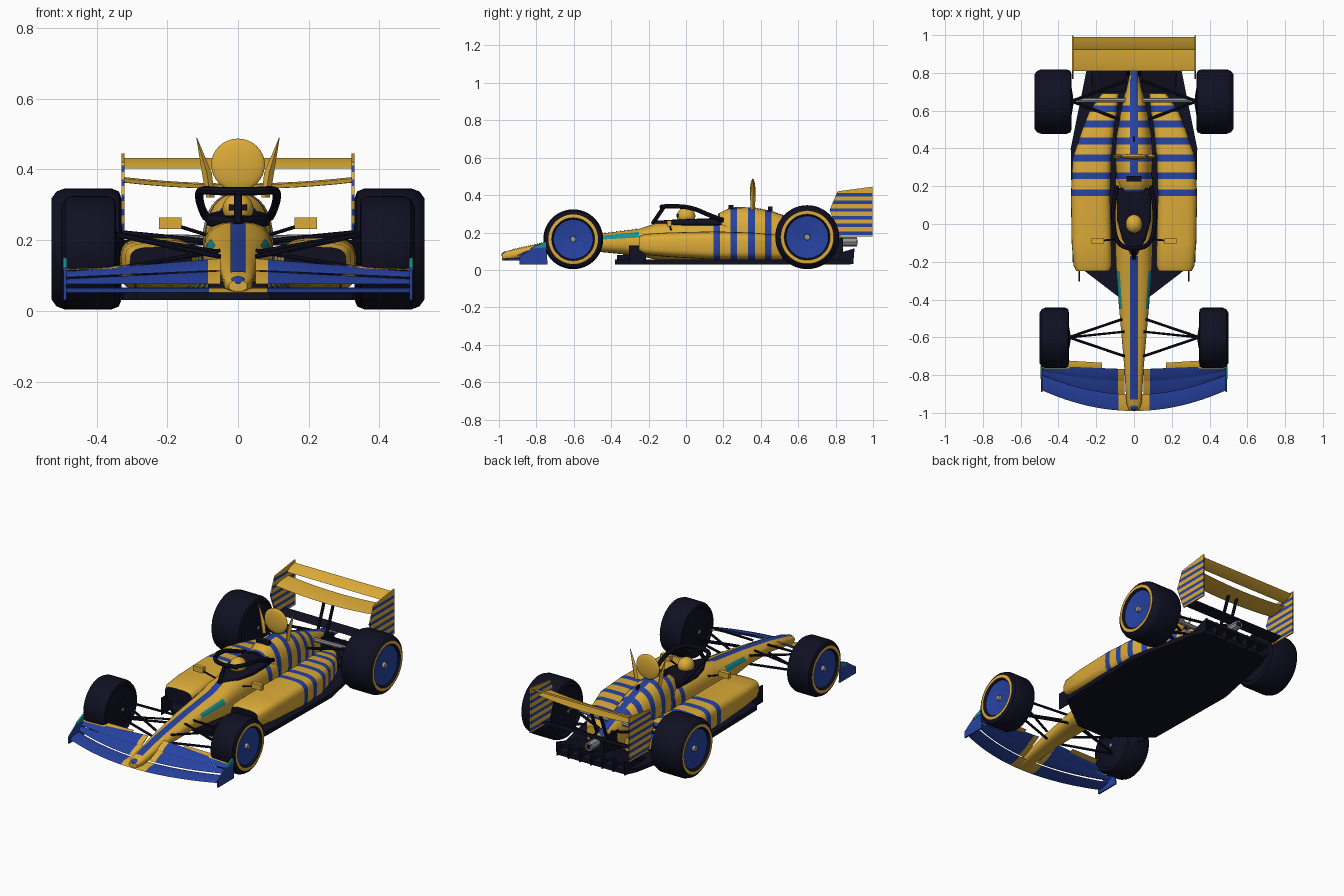
import bpy, bmesh, math
from mathutils import Vector

if "Cube" in bpy.data.objects:
    bpy.data.objects.remove(bpy.data.objects["Cube"])

# Flat colours
MATS = []
for mat_name, rgb in [("yellow", (0.72, 0.41, 0.04)), ("blue", (0.02, 0.055, 0.36)),
                      ("tyre_black", (0.005, 0.005, 0.016)), ("grey", (0.3, 0.3, 0.32)),
                      ("teal", (0.01, 0.28, 0.28))]:
    m = bpy.data.materials.new(mat_name)
    m.use_nodes = True
    m.diffuse_color = (*rgb, 1)
    m.node_tree.nodes["Principled BSDF"].inputs["Base Color"].default_value = (*rgb, 1)
    MATS.append(m)
YELLOW, BLUE, BLACK, GREY, TEAL = range(5)
BANDS = [0.165, 0.255, 0.35, 0.44, 0.53, 0.61]
HALF = 0.018


def finish(name, bm, rule, fix=True):
    """Turn a bmesh into an object, colouring faces by a rule or one index."""
    if fix:
        bmesh.ops.recalc_face_normals(bm, faces=bm.faces)
    if rule is not None:
        for f in bm.faces:
            f.material_index = rule(f.calc_center_median()) if callable(rule) else rule
    me = bpy.data.meshes.new(name)
    bm.to_mesh(me)
    bm.free()
    for m in MATS:
        me.materials.append(m)
    ob = bpy.data.objects.new(name, me)
    bpy.context.collection.objects.link(ob)
    return ob


def rings(name, rows, rule, closed=True, caps=True, fix=True):
    """Skin a list of point rows."""
    bm = bmesh.new()
    vs = [[bm.verts.new(p) for p in r] for r in rows]
    n = len(rows[0])
    for a, b in zip(vs, vs[1:]):
        for i in range(n if closed else n - 1):
            bm.faces.new((a[i], a[(i + 1) % n], b[(i + 1) % n], b[i]))
    if caps:
        bm.faces.new(vs[0])
        bm.faces.new(vs[-1])
    return finish(name, bm, rule, fix)


def lerp_row(table, y):
    for a, b in zip(table, table[1:]):
        if y <= b[0]:
            k = max(0, (y - a[0]) / (b[0] - a[0]))
            return [p + (q - p) * k for p, q in zip(a, b)][1:]
    return table[-1][1:]


def surf(table, y, ang, e, off=0.0):
    """Point on a rounded section; table rows are y, x min, x max, z min, z max."""
    x0, x1, z0, z1 = lerp_row(table, y)
    c, s = math.cos(ang), math.sin(ang)
    px = math.copysign(abs(c) ** (2 / e), c) * ((x1 - x0) / 2 + off)
    pz = math.copysign(abs(s) ** (2 / e), s) * ((z1 - z0) / 2 + off)
    return ((x0 + x1) / 2 + px, y, (z0 + z1) / 2 + pz)


def loft(name, table, e, rule, n=32):
    ys = {r[0] for r in table} | {b + d for b in BANDS for d in (-HALF, HALF)}
    ys = sorted(y for y in ys if table[0][0] <= y <= table[-1][0])
    return rings(name, [[surf(table, y, math.tau * i / n, e) for i in range(n)] for y in ys], rule)


def patch(name, table, e, y0, y1, span, mat):
    """Thin painted strip lying on a lofted body."""
    ys = sorted({y0, y1} | {r[0] for r in table if y0 < r[0] < y1})
    rows = []
    for y in ys:
        a0, a1 = span(y)
        rows.append([surf(table, y, a0 + (a1 - a0) * i / 6, e, 0.0025) for i in range(7)])
    return rings(name, rows, mat, closed=False, caps=False)


def prism(name, pts, lo, hi, axis, mat):
    """Extrude an outline along x (points y, z) or z (points x, y)."""
    def put(p, d):
        return (d, *p) if axis == "x" else (*p, d)
    return rings(name, [[put(p, d) for p in pts] for d in (lo, hi)], mat)


def box(name, centre, size, mat):
    (x, y, z), (a, b, c) = centre, [s / 2 for s in size]
    return prism(name, [(x - a, y - b), (x + a, y - b), (x + a, y + b), (x - a, y + b)], z - c, z + c, "z", mat)


def tube(name, pts, radius, mat, smooth=False):
    cu = bpy.data.curves.new(name, "CURVE")
    cu.dimensions, cu.bevel_depth, cu.bevel_resolution, cu.use_fill_caps = "3D", radius, 2, True
    sp = cu.splines.new("NURBS" if smooth else "POLY")
    sp.points.add(len(pts) - 1)
    for p, co in zip(sp.points, pts):
        p.co = (*co, 1)
    if smooth:
        sp.use_endpoint_u, sp.order_u = True, 3
    ob = bpy.data.objects.new(name, cu)
    me = bpy.data.meshes.new_from_object(ob)
    bpy.data.objects.remove(ob)
    bm = bmesh.new()
    bm.from_mesh(me)
    bpy.data.meshes.remove(me)
    return finish(name, bm, mat)


def wing(name, xs, le, te, th, rule):
    """Aerofoil skinned across x stations; le and te give (y, z) at |x| / span."""
    rows, top = [], max(abs(x) for x in xs)
    for x in xs:
        t = abs(x) / top
        a, b = Vector(le(t)), Vector(te(t))
        m = a.lerp(b, 0.35)
        rows.append([(x, *a), (x, m.x, m.y + th), (x, *b), (x, m.x, m.y - th)])
    return rings(name, rows, rule)


def ball(name, centre, radii, mat):
    bm = bmesh.new()
    bmesh.ops.create_uvsphere(bm, u_segments=32, v_segments=16, radius=1)
    for v in bm.verts:
        v.co = Vector([c + r * k for c, r, k in zip(centre, radii, v.co)])
    return finish(name, bm, mat)


def wheel(name, side, x_in, x_out, y, r):
    """Turned tyre, rim and hub; each profile step has its own colour."""
    w = x_out - x_in
    prof = [(0, 0.01, BLACK), (0.02, r * 0.78, BLACK), (0.01, r * 0.84, BLACK), (w * 0.08, r * 0.95, BLACK),
            (w * 0.18, r, BLACK), (w * 0.82, r, BLACK), (w * 0.93, r * 0.95, BLACK), (w, r * 0.83, YELLOW),
            (w, r * 0.72, BLACK), (w - 0.012, r * 0.66, BLUE), (w - 0.018, r * 0.45, BLUE),
            (w - 0.024, r * 0.1, GREY), (w - 0.008, r * 0.09, GREY), (w - 0.006, 0.002, GREY)]
    n = 48
    rows = [[(side * (x_in + px), y + pr * math.cos(math.tau * i / n), r + 0.004 + pr * math.sin(math.tau * i / n))
             for i in range(n)] for px, pr, _ in prof]
    ob = rings(name, rows, BLACK)
    for k, f in enumerate(ob.data.polygons):
        f.material_index = prof[min(k // n, len(prof) - 1)][2] if k < n * (len(prof) - 1) else GREY


def banded(c):
    return BLUE if any(abs(c.y - b) < HALF for b in BANDS) else YELLOW


def top_span(table, e, w):
    def span(y):
        x0, x1 = lerp_row(table, y)[:2]
        a = math.acos(min(0.95, (2 * w / (x1 - x0))) ** (e / 2))
        return a, math.pi - a
    return span


# Nose and cockpit tub
tub = [(y, -w, w, a, b) for y, w, a, b in [
    (-0.985, 0.026, 0.055, 0.085), (-0.95, 0.04, 0.05, 0.103), (-0.75, 0.052, 0.085, 0.148),
    (-0.5, 0.074, 0.1, 0.188), (-0.25, 0.094, 0.075, 0.22), (-0.16, 0.098, 0.055, 0.25),
    (0.0, 0.1, 0.05, 0.258), (0.25, 0.1, 0.05, 0.262)]]
loft("nose_and_tub", tub, 2.6, banded)
patch("nose_stripe", tub, 2.6, -0.93, -0.17, top_span(tub, 2.6, 0.02), BLUE)
ball("nose_tip", (0, -0.965, 0.082), (0.024, 0.022, 0.016), BLUE)
for a, b in ((0.25, 0.75), (math.pi - 0.75, math.pi - 0.25)):
    patch("nose_flash", tub, 2.6, -0.45, -0.25, lambda y: (a, b), TEAL)

# Engine cover with air intake
cover = [(y, -w, w, a, b) for y, w, a, b in [
    (0.17, 0.06, 0.2, 0.3), (0.235, 0.092, 0.05, 0.332), (0.35, 0.1, 0.05, 0.335), (0.46, 0.094, 0.05, 0.312),
    (0.6, 0.07, 0.05, 0.262), (0.75, 0.036, 0.06, 0.212), (0.83, 0.018, 0.1, 0.19)]]
loft("engine_cover", cover, 2.3, lambda c: BLACK if c.y < 0.171 else banded(c))
patch("spine_stripe", cover, 2.3, 0.26, 0.82, top_span(cover, 2.3, 0.02), BLUE)
box("intake_lip", (0, 0.24, 0.336), (0.08, 0.028, 0.02), BLACK)
box("spine_aerial", (0, 0.45, 0.325), (0.008, 0.025, 0.03), BLACK)

# Cockpit rim, driver helmet and halo
well = [(y, -w, w, 0.235, z) for y, w, z in [
    (-0.17, 0.012, 0.262), (-0.08, 0.062, 0.268), (0.02, 0.09, 0.272), (0.12, 0.09, 0.276), (0.19, 0.085, 0.282)]]
loft("cockpit_rim", well, 4, BLACK)
ball("helmet", (0, 0, 0.288), (0.044, 0.05, 0.044), YELLOW)
box("helmet_visor", (0, -0.045, 0.292), (0.05, 0.012, 0.016), BLACK)
arc = [(0.09, 0.2, 0.265), (0.105, 0.13, 0.29), (0.112, 0.03, 0.335), (0.1, -0.08, 0.342), (0.05, -0.13, 0.338)]
tube("halo_hoop", arc + [(-x, y, z) for x, y, z in reversed(arc)], 0.012, BLACK, True)
tube("halo_post", [(0, -0.12, 0.335), (0, -0.15, 0.29), (0, -0.18, 0.245)], 0.011, BLACK)

# Disc ornament with two pointed ears
ball("ornament_disc", (0, 0.357, 0.413), (0.076, 0.015, 0.074), YELLOW)

# Floor, diffuser and gearbox
half = [(0.09, -0.38), (0.325, -0.2), (0.335, 0.4), (0.25, 0.82), (0.22, 0.88)]
prism("floor", half + [(-x, y) for x, y in reversed(half)], 0.03, 0.056, "z", BLACK)
prism("splitter", [(-0.37, 0.03), (-0.22, 0.03), (-0.22, 0.085), (-0.37, 0.08)], -0.085, 0.085, "x", BLACK)
prism("diffuser", [(0.7, 0.05), (0.9, 0.095), (0.9, 0.11), (0.7, 0.07)], -0.22, 0.22, "x", BLACK)
for i in range(7):
    x = -0.222 + i * 0.074
    prism("diffuser_fin", [(0.72, 0.03), (0.895, 0.032), (0.9, 0.115), (0.72, 0.06)], x - 0.003, x + 0.003, "x", BLACK)
prism("gearbox", [(0.55, 0.05), (0.84, 0.08), (0.84, 0.17), (0.55, 0.2)], -0.045, 0.045, "x", BLACK)
tube("exhaust", [(0, 0.8, 0.15), (0, 0.915, 0.15)], 0.025, GREY)
box("exhaust_mouth", (0, 0.915, 0.15), (0.026, 0.004, 0.026), BLACK)

# Front wing planes
full = [-0.488 + 0.976 * i / 24 for i in range(25)]
wing("front_wing_main", full, lambda t: (-0.99 + 0.11 * t * t, 0.052), lambda t: (-0.9 + 0.1 * t * t, 0.066),
     0.006, lambda c: YELLOW if abs(c.x) < 0.085 else BLUE)

# Rear wing planes
span = [-0.322 + 0.644 * i / 12 for i in range(13)]
wing("rear_wing_main", span, lambda t: (0.81, 0.345 + 0.018 * t * t), lambda t: (0.932, 0.36 + 0.018 * t * t), 0.006, YELLOW)
wing("rear_wing_flap", span, lambda t: (0.92, 0.402), lambda t: (0.99, 0.432), 0.006, YELLOW)
wing("beam_wing", span, lambda t: (0.83, 0.185), lambda t: (0.9, 0.2), 0.005, BLACK)

# Paired parts
for s in (1, -1):
    side = "left" if s > 0 else "right"
    wheel(side + "_front_wheel", s, 0.335, 0.5, -0.603, 0.16)
    wheel(side + "_rear_wheel", s, 0.32, 0.528, 0.648, 0.171)

    # Sidepod with dark inlet
    pod = [(y, *sorted((s * a, s * b)), c, d) for y, a, b, c, d in [
        (-0.25, 0.13, 0.305, 0.095, 0.18), (-0.22, 0.118, 0.32, 0.08, 0.192), (-0.1, 0.12, 0.33, 0.07, 0.2),
        (0.15, 0.126, 0.334, 0.055, 0.206), (0.35, 0.12, 0.325, 0.055, 0.2), (0.5, 0.105, 0.275, 0.055, 0.187),
        (0.6, 0.088, 0.235, 0.055, 0.172), (0.69, 0.08, 0.17, 0.055, 0.15)]]
    loft(side + "_sidepod", pod, 3.6, lambda c: BLACK if c.y < -0.249 else banded(c))
    box(side + "_bargeboard", (s * 0.29, -0.26, 0.08), (0.006, 0.09, 0.1), BLACK)

    # Ear
    rings(side + "_ornament_ear", [[(s * (x + a), 0.357 + b, z) for a, b in ((-w, 0), (0, -d), (w, 0), (0, d))]
          for x, z, w, d in ((0.078, 0.32, 0.012, 0.012), (0.088, 0.39, 0.014, 0.014), (0.117, 0.49, 0.001, 0.002))], YELLOW)

    # Mirror
    box(side + "_mirror", (s * 0.192, -0.09, 0.248), (0.064, 0.024, 0.032), YELLOW)
    tube(side + "_mirror_stalk", [(s * 0.17, -0.088, 0.24), (s * 0.09, -0.08, 0.215)], 0.005, BLACK)

    # Front wing flaps and end plate
    xs = [s * (0.05 + 0.035 * min(i, 1) + 0.0403 * max(i - 1, 0)) for i in range(12)]
    inner = lambda c: YELLOW if abs(c.x) < 0.085 else BLUE
    wing(side + "_front_flap_lower", xs, lambda t: (-0.905 + 0.105 * t * t, 0.076),
         lambda t: (-0.82 + 0.045 * t * t, 0.115 - 0.025 * t), 0.004, inner)
    wing(side + "_front_flap_upper", xs, lambda t: (-0.832 + 0.055 * t * t, 0.117 - 0.022 * t),
         lambda t: (-0.77 + 0.02 * t, 0.152 - 0.04 * t), 0.004, inner)
    wing(side + "_front_flap_trim", [s * x for x in (0.17, 0.33, 0.485)], lambda t: (-0.765, 0.135 - 0.02 * t),
         lambda t: (-0.745 + 0.03 * t, 0.142 - 0.02 * t), 0.003, YELLOW)
    prism(side + "_front_end_plate", [(-0.89, 0.03), (-0.74, 0.03), (-0.75, 0.15), (-0.81, 0.125), (-0.89, 0.07)],
          s * 0.485, s * 0.493, "x", BLUE)
    prism(side + "_end_plate_flash", [(-0.82, 0.115), (-0.748, 0.12), (-0.75, 0.151), (-0.81, 0.126)],
          s * 0.484, s * 0.495, "x", TEAL)

    # Striped rear end plate
    edge = [(0.178, 0.822), (0.32, 0.768), (0.42, 0.81)]
    stripes = [0.197, 0.238, 0.279, 0.32, 0.362, 0.402]
    levels = sorted([0.178, 0.32, 0.42] + [z + d for z in stripes for d in (-0.009, 0.009)])
    rows = []
    for z in levels:
        yf, zb = lerp_row(edge, z)[0], z + (0.025 if z == 0.42 else 0)
        rows.append([(s * 0.321, yf, z), (s * 0.329, yf, z), (s * 0.329, 0.998, zb), (s * 0.321, 0.998, zb)])
    rings(side + "_rear_end_plate", rows,
          lambda c: BLUE if c.z < 0.413 and any(abs(c.z - z) < 0.0095 for z in stripes) else YELLOW)
    tube(side + "_rear_wing_strut", [(s * 0.03, 0.78, 0.15), (s * 0.03, 0.86, 0.352)], 0.009, BLACK)

    # Suspension
    for y, dz in ((-0.5, 0), (-0.7, -0.012)):
        tube(side + "_front_upper_arm", [(s * 0.345, -0.6, 0.215), (s * 0.05, y, 0.165 + dz)], 0.007, BLACK)
        tube(side + "_front_lower_arm", [(s * 0.345, -0.6, 0.11), (s * 0.05, y, 0.118 + dz)], 0.007, BLACK)
    tube(side + "_front_pushrod", [(s * 0.34, -0.6, 0.12), (s * 0.05, -0.57, 0.17)], 0.006, BLACK)
    for y in (0.54, 0.76):
        for z in (0.1, 0.22):
            tube(side + "_rear_arm", [(s * 0.33, 0.65, z), (s * 0.04, y, z * 0.6 + 0.06)], 0.008, BLACK)
    tube(side + "_rear_driveshaft", [(s * 0.02, 0.655, 0.2), (s * 0.3, 0.655, 0.205)], 0.013, GREY)

# Smooth shading with crisp edges
bpy.ops.object.select_all(action="DESELECT")
for ob in bpy.context.collection.objects:
    if ob.type == "MESH":
        ob.select_set(True)
        bpy.context.view_layer.objects.active = ob
bpy.ops.object.shade_smooth_by_angle(angle=math.radians(35))
